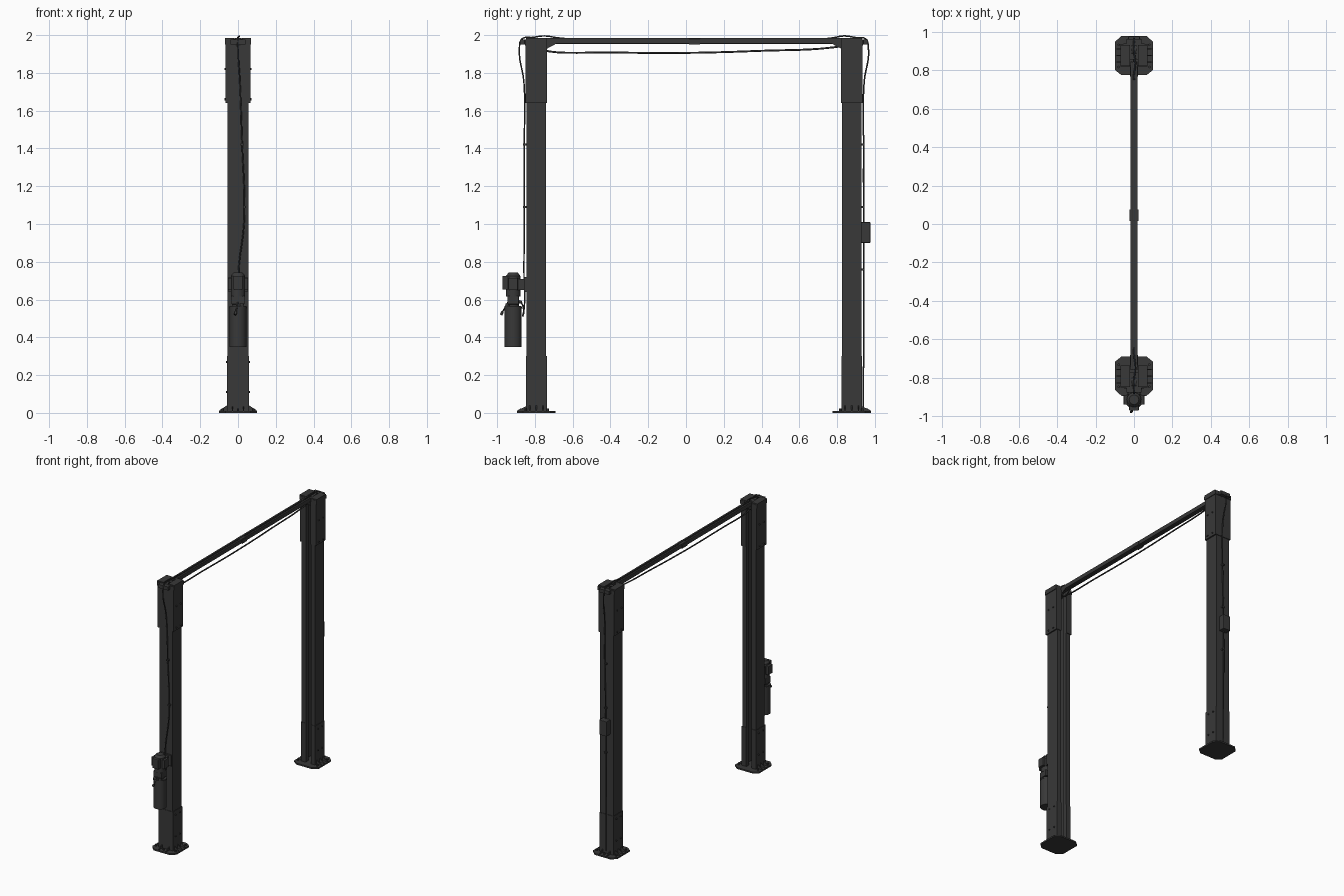
import bpy, bmesh, math
from mathutils import Vector

if "Cube" in bpy.data.objects:
    bpy.data.objects.remove(bpy.data.objects["Cube"])

paint = bpy.data.materials.new("dark_paint")
paint.diffuse_color = (0.04, 0.04, 0.04, 1)
paint.use_nodes = True
paint.node_tree.nodes["Principled BSDF"].inputs["Base Color"].default_value = paint.diffuse_color
YC, HALF = 0.0425, 0.835          # middle of the frame, post offset


def finish(name, bm, smooth=False):
    bmesh.ops.recalc_face_normals(bm, faces=bm.faces)
    me = bpy.data.meshes.new(name)
    bm.to_mesh(me)
    bm.free()
    ob = bpy.data.objects.new(name, me)
    bpy.context.collection.objects.link(ob)
    me.materials.append(paint)
    if smooth:
        bpy.ops.object.select_all(action='DESELECT')
        ob.select_set(True)
        bpy.context.view_layer.objects.active = ob
        bpy.ops.object.shade_smooth_by_angle(angle=math.radians(35))
    return ob


def prism(name, pts, vec):
    """Extrude a closed outline of 3D points along vec."""
    bm = bmesh.new()
    f = bm.faces.new([bm.verts.new(p) for p in pts])
    r = bmesh.ops.extrude_face_region(bm, geom=[f])
    bmesh.ops.translate(bm, vec=vec, verts=[g for g in r["geom"] if isinstance(g, bmesh.types.BMVert)])
    return finish(name, bm)


def box(name, x, y, z, bevel=0):
    ob = prism(name, [(x[0], y[0], z[0]), (x[1], y[0], z[0]), (x[1], y[1], z[0]), (x[0], y[1], z[0])],
               (0, 0, z[1] - z[0]))
    if bevel:
        m = ob.modifiers.new("bevel", 'BEVEL')
        m.width, m.segments = bevel, 2
    return ob


def rod(name, a, b, r, n=20, r2=None):
    a, b = Vector(a), Vector(b)
    bm = bmesh.new()
    bmesh.ops.create_cone(bm, cap_ends=True, segments=n, radius1=r, radius2=r if r2 is None else r2,
                          depth=(b - a).length)
    q = (b - a).to_track_quat('Z', 'Y')
    for v in bm.verts:
        v.co = q @ v.co + (a + b) / 2
    return finish(name, bm, n > 8)


def hose(name, pts, r=0.004):
    cu = bpy.data.curves.new(name, 'CURVE')
    cu.dimensions, cu.bevel_depth, cu.bevel_resolution = '3D', r, 2
    cu.resolution_u, cu.use_fill_caps = 6, True
    sp = cu.splines.new('BEZIER')
    sp.bezier_points.add(len(pts) - 1)
    for bp, p in zip(sp.bezier_points, pts):
        bp.co = p
        bp.handle_left_type = bp.handle_right_type = 'AUTO'
    ob = bpy.data.objects.new(name, cu)
    bpy.context.collection.objects.link(ob)
    cu.materials.append(paint)
    bpy.ops.object.select_all(action='DESELECT')
    ob.select_set(True)
    bpy.context.view_layer.objects.active = ob
    bpy.ops.object.convert(target='MESH')


def post(tag, s):
    Y = lambda v: YC + s * (HALF + v)          # v grows outward from the post centre
    span = lambda a, b: sorted((Y(a), Y(b)))

    def channel(name, w, d, t, lip, z0, z1):
        # C-section open to the inside, with returned lips
        h = [(w, d), (w, -d), (lip, -d), (lip, -d + .03), (lip + t, -d + .03),
             (lip + t, -d + t), (w - t, -d + t), (w - t, d - t)]
        pts = h + [(-x, v) for x, v in reversed(h)]
        prism(name, [(x, Y(v), z0) for x, v in pts], (0, 0, z1 - z0))

    channel(tag + "_column", .055, .0525, .006, .02, .01, 1.95)
    for nm, w, d, z0, z1 in (("lower", .0585, .0555, .01, .30), ("upper", .065, .057, 1.64, 1.955)):
        # sleeve wraps back, sides and front edges
        h = [(w, d), (w, -d), (.022, -d), (.022, -.0525), (.055, -.0525), (.055, .0525)]
        pts = h + [(-x, v) for x, v in reversed(h)]
        prism(f"{tag}_{nm}_sleeve", [(x, Y(v), z0) for x, v in pts], (0, 0, z1 - z0))
        # bolts on both flanks
        for zb in ((.11, .27) if nm == "lower" else (1.66, 1.82)):
            for sx in (-1, 1):
                for v in (-.025, .025):
                    rod(f"{tag}_bolt", (sx * (w - .002), Y(v), zb), (sx * (w + .006), Y(v), zb), .006, 6)

    # octagonal foot plate with gussets and anchors
    o = [(.1, -.075), (.1, .07), (.065, .1025), (-.065, .1025), (-.1, .07), (-.1, -.075),
         (-.065, -.1025), (.065, -.1025)]
    prism(tag + "_foot_plate", [(x, Y(v), 0) for x, v in o], (0, 0, .011))
    for v in (-.035, 0, .035):
        for sx in (-1, 1):
            prism(tag + "_side_gusset", [(sx * .055, Y(v) - .003, .01), (sx * .098, Y(v) - .003, .01),
                  (sx * .098, Y(v) - .003, .014), (sx * .055, Y(v) - .003, .042)], (0, .006, 0))
    for x in (-.03, .03):
        prism(tag + "_back_gusset", [(x - .003, Y(.052), .01), (x - .003, Y(.1), .01),
              (x - .003, Y(.1), .014), (x - .003, Y(.052), .036)], (.006, 0, 0))
    for x, v in ((-.08, .055), (.08, .055), (-.08, -.06), (.08, -.06), (0, .08)):
        rod(tag + "_anchor", (x, Y(v), .01), (x, Y(v), .022), .007, 6)

    # head cap with narrower outer nose, pulley and beam saddle
    c = [(.07, -.057), (.07, .06), (.04, .062), (.04, .085)]
    c += [(-x, v) for x, v in reversed(c)] + [(-.025, -.057), (-.025, -.02), (.025, -.02), (.025, -.057)]
    prism(tag + "_head_cap", [(x, Y(v), 1.95) for x, v in c], (0, 0, .026))
    for x in (-.045, .045):
        box(tag + "_cap_rail", (x - .025, x + .025), span(-.055, .055), (1.974, 1.984))
    rod(tag + "_head_pulley", (-.012, Y(.03), 1.955), (.012, Y(.03), 1.955), .03)
    for x in (-.021, .015):
        prism(tag + "_beam_bracket", [(x, Y(-.05), 1.92), (x, Y(-.06), 1.93), (x, Y(-.11), 1.957),
              (x, Y(-.05), 1.957)], (.006, 0, 0))
    # lift cable and lock rack inside the channel
    rod(tag + "_lift_cable", (0, Y(.015), .02), (0, Y(.015), 1.95), .004, 10)
    box(tag + "_lock_rack", (-.012, .012), span(.035, .047), (.05, 1.9))


post("front_post", -1)
post("rear_post", 1)

# overhead beam: two rails on a web, with a central joint
for x in (-.012, .012):
    box("beam_rail", (x - .007, x + .007), (-.76, .845), (1.954, 1.984), .002)
box("beam_web", (-.006, .006), (-.76, .845), (1.958, 1.977))
box("beam_joint", (-.024, .024), (.015, .075), (1.951, 1.981), .002)

# hoses over the head caps and slack line under the beam
hose("slack_hose", [(0, -.76, 1.925), (0, -.72, 1.913), (0, -.4, 1.908), (0, 0, 1.906),
                    (0, .4, 1.917), (0, .78, 1.935), (0, .86, 1.95)], .005)
hose("front_hose", [(.005, -.865, .51), (.008, -.856, .56), (.003, -.858, .75), (.03, -.856, .98), (.034, -.856, 1.1),
                    (.022, -.856, 1.42), (.01, -.858, 1.75), (0, -.882, 1.93), (0, -.868, 1.98),
                    (0, -.81, 1.988), (.008, -.75, 1.9955), (0, -.68, 1.986), (0, -.64, 1.982)])
hose("rear_hose", [(0, .75, 1.982), (0, .78, 1.986), (.008, .835, 1.9955), (0, .9, 1.987), (0, .95, 1.98),
                   (0, .966, 1.93), (.008, .943, 1.75), (.008, .94, 1.4), (0, .94, 1.0), (0, .94, .3),
                   (0, .938, .03)])
for z, x in ((1.42, .022), (1.09, .034)):
    box("front_hose_clip", (x - .008, x + .008), (-.862, -.843), (z - .005, z + .005))
for z in (1.42, 1.09, .76):
    box("rear_hose_clip", (-.006, .012), (.928, .946), (z - .005, z + .005))

# control box on the rear post
box("control_box", (-.03, .03), (.929, .976), (.9, 1.01), .003)

# hydraulic power unit on the front post
PY = -.915
rod("oil_tank", (0, PY, .35), (0, PY, .565), .045, 32)
rod("tank_rim", (0, PY, .553), (0, PY, .561), .047, 32)
rod("tank_neck", (0, PY, .56), (0, PY, .60), .03, 24)
box("valve_block", (-.035, .035), (-.945, -.885), (.575, .62), .003)
rod("motor_body", (0, PY, .615), (0, PY, .725), .038, 28)
rod("motor_dome", (0, PY, .725), (0, PY, .742), .038, 28, .025)
box("motor_terminal_box", (-.025, .025), (-.972, -.94), (.652, .725), .004)
for sx in (-1, 1):
    box("motor_fin_pack", (sx * .044 - .01, sx * .044 + .01), (PY - .025, PY + .025), (.65, .715), .003)
box("mount_plate", (-.05, .05), (-.858, -.843), (.64, .72))
box("mount_arm", (-.03, .03), (-.9, -.85), (.65, .71))
rod("release_lever", (0, -.94, .59), (-.012, -.974, .53), .004, 10)
rod("lever_knob", (-.011, -.971, .535), (-.015, -.979, .52), .007, 12)
rod("filler_cap", (.02, -.945, .555), (.02, -.945, .58), .01, 14)
rod("hose_fitting", (.003, -.89, .59), (.003, -.87, .585), .008, 12)
hose("pump_hose_loop", [(.003, -.872, .585), (.005, -.862, .56), (.005, -.86, .525), (.005, -.865, .51)])
